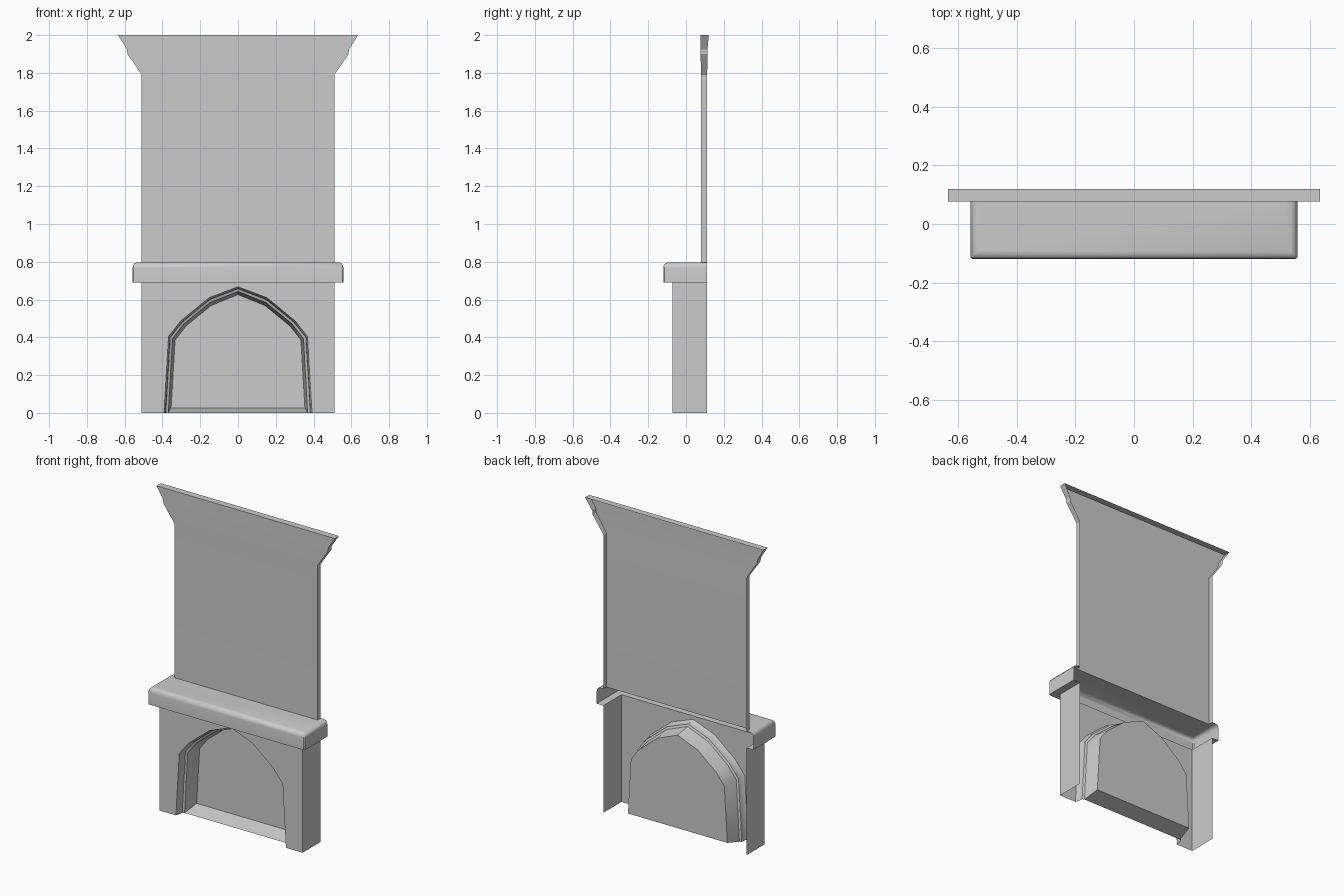
import bpy, bmesh, math
from mathutils import Vector

if "Cube" in bpy.data.objects:
    bpy.data.objects.remove(bpy.data.objects["Cube"])

BACK = 0.112     # open rear plane
FRONT = -0.072   # front of the fire surround
HW = 0.51        # half width of surround and chimney breast


def finish(name, bm, angle=40):
    """Merge doubles, orient the shell outwards, smooth by angle."""
    bmesh.ops.remove_doubles(bm, verts=bm.verts, dist=1e-5)
    bmesh.ops.recalc_face_normals(bm, faces=bm.faces)
    big = max(bm.faces, key=lambda f: f.calc_area())
    if big.normal.dot(Vector((0, -1, 1))) < 0:
        bmesh.ops.reverse_faces(bm, faces=bm.faces)
    me = bpy.data.meshes.new(name)
    bm.to_mesh(me)
    bm.free()
    ob = bpy.data.objects.new(name, me)
    bpy.context.collection.objects.link(ob)
    bpy.ops.object.select_all(action='DESELECT')
    ob.select_set(True)
    bpy.context.view_layer.objects.active = ob
    bpy.ops.object.shade_smooth_by_angle(angle=math.radians(angle))
    return ob


def face(bm, pts):
    return bm.faces.new([bm.verts.new(p) for p in pts])


def strip(bm, a, b):
    for i in range(len(a) - 1):
        face(bm, [a[i], a[i + 1], b[i + 1], b[i]])


def mirrored(half):
    """Right half ending on x = 0 -> full outline from left to right."""
    return [(-x, z) for x, z in half] + [(x, z) for x, z in half[-2::-1]]


# pointed arch outlines: front opening and rear panel
outer = mirrored([(.392, 0), (.368, .405), (.302, .488), (.153, .61), (0, .668)])
inner = mirrored([(.354, .027), (.333, .385), (.275, .46), (.143, .568), (0, .626)])

# fire surround: front wall with arched notch, two side walls
bm = bmesh.new()
outline = [(-HW, 0)] + outer + [(HW, 0), (HW, .69), (-HW, .69)]
face(bm, [(x, FRONT, z) for x, z in outline])
for s in (-1, 1):
    face(bm, [(s * HW, FRONT, 0), (s * HW, BACK, 0), (s * HW, BACK, .69), (s * HW, FRONT, .69)])
finish("fire_surround", bm)

# arched recess: rolled rim, ledge, tapering wall, sloping floor, rear panel
bm = bmesh.new()
rings = []
for t, y in ((0, FRONT), (.12, -.062), (.22, -.045), (.26, -.022), (.6, -.016), (1, .085)):
    ring = []
    for (ox, oz), (ix, iz) in zip(outer, inner):
        z = oz + (iz - oz) * t
        if oz == 0 and t < 1:
            z = 0
        ring.append((ox + (ix - ox) * t, y, z))
    rings.append(ring)
for a, b in zip(rings, rings[1:]):
    strip(bm, a, b)
face(bm, rings[-1])
p, q = rings[-2], rings[-1]
face(bm, [p[0], p[-1], q[-1], q[0]])
finish("arched_recess", bm)

# mantel shelf: U-shaped shell with rounded top edge, open at the rear
def mantel_ring(d, z, c):
    w, f = HW + d, FRONT - d
    return [(-w, BACK, z), (-w, f + c, z), (-w + c, f, z),
            (w - c, f, z), (w, f + c, z), (w, BACK, z)]

bm = bmesh.new()
profile = [(0, .69, 0), (.048, .69, .006), (.048, .768, .006),
           (.045, .783, .006), (.037, .793, .005), (.024, .797, .004)]
rings = [mantel_ring(*r) for r in profile]
for a, b in zip(rings, rings[1:]):
    strip(bm, a, b)
face(bm, rings[-1] + [(HW, BACK, .797), (HW, .08, .797), (-HW, .08, .797), (-HW, BACK, .797)])
finish("mantel_shelf", bm)

# chimney breast: flat front, thin flared sides and top cap
bm = bmesh.new()
edge = [(HW, .797, .08, BACK), (HW, 1.79, .08, BACK), (.585, 1.90, .077, .114),
        (.588, 1.925, .077, .114), (.635, 2.0, .077, .12)]
front = [(x, f, z) for x, z, f, b in edge]
rear = [(x, b, z) for x, z, f, b in edge]
flip = lambda pts: [(-x, y, z) for x, y, z in pts]
strip(bm, flip(front), front)
strip(bm, front, rear)
strip(bm, flip(front), flip(rear))
face(bm, [front[-1], rear[-1], flip(rear)[-1], flip(front)[-1]])
finish("chimney_breast", bm, 25)
